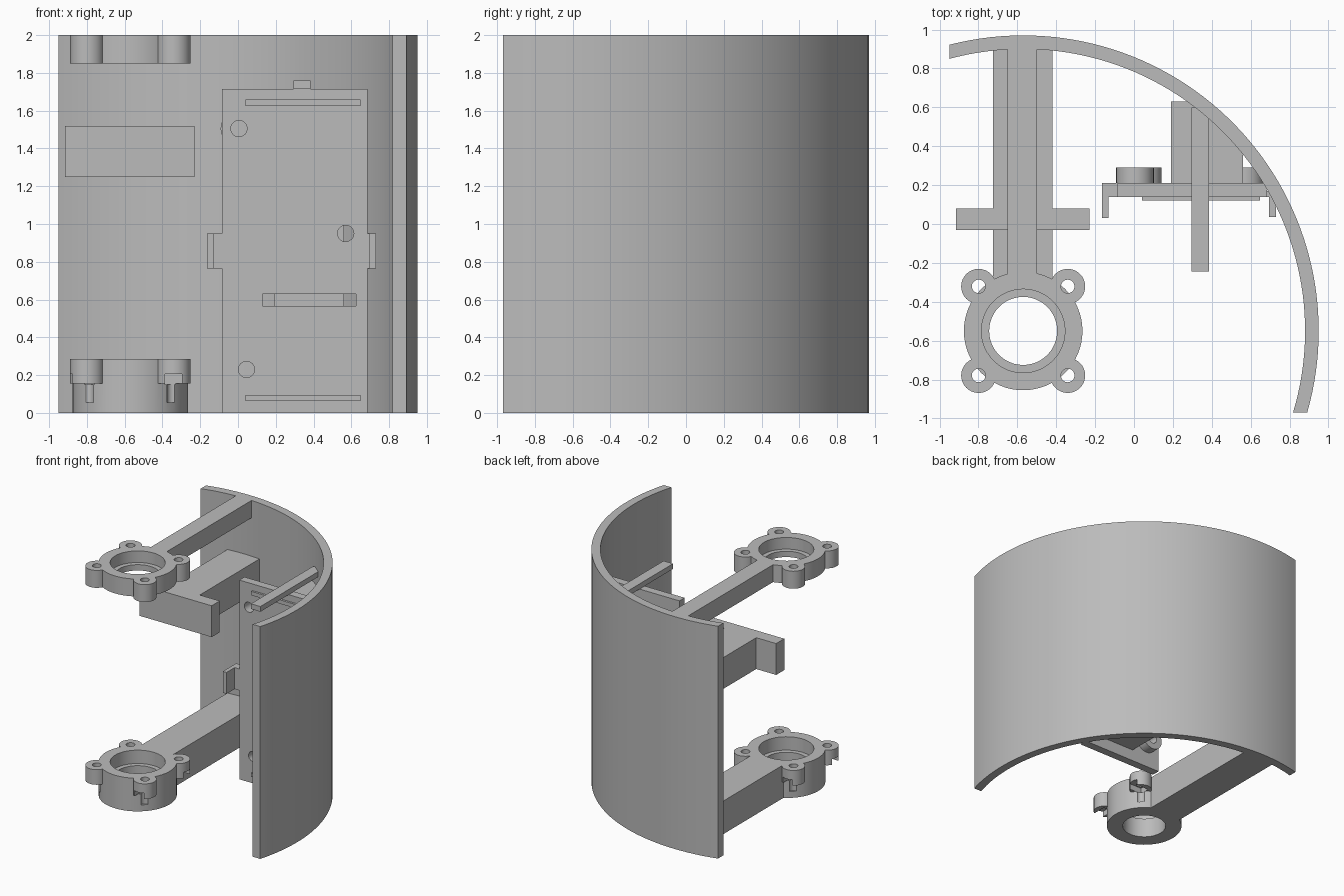
import bpy, bmesh, math

if "Cube" in bpy.data.objects:
    bpy.data.objects.remove(bpy.data.objects["Cube"])

CX, CY = -0.57, -0.55          # common axis of shell and hubs
R_OUT, R_IN = 1.52, 1.45

grey = bpy.data.materials.new("plain grey")
grey.diffuse_color = (0.5, 0.5, 0.5, 1)
grey.use_nodes = True
grey.node_tree.nodes["Principled BSDF"].inputs["Base Color"].default_value = grey.diffuse_color


def prism(name, pts, z0, z1):
    """Extrude a closed xy outline from z0 to z1."""
    bm = bmesh.new()
    face = bm.faces.new([bm.verts.new((x, y, z0)) for x, y in pts])
    ext = bmesh.ops.extrude_face_region(bm, geom=[face])
    for v in ext["geom"]:
        if isinstance(v, bmesh.types.BMVert):
            v.co.z = z1
    bmesh.ops.recalc_face_normals(bm, faces=bm.faces)
    me = bpy.data.meshes.new(name)
    bm.to_mesh(me)
    bm.free()
    me.materials.append(grey)
    ob = bpy.data.objects.new(name, me)
    bpy.context.collection.objects.link(ob)
    return ob


def box(name, x0, x1, y0, y1, z0, z1):
    return prism(name, [(x0, y0), (x1, y0), (x1, y1), (x0, y1)], z0, z1)


def ring(x, y, r, n):
    return [(x + r * math.cos(2 * math.pi * i / n), y + r * math.sin(2 * math.pi * i / n))
            for i in range(n)]


def cyl(name, x, y, r, z0, z1, n=48):
    return prism(name, ring(x, y, r, n), z0, z1)


def cyl_y(name, x, z, r, y0, y1, n=32):
    """Cylinder along y."""
    ob = prism(name, ring(x, z, r, n), 0, 1)
    for v in ob.data.vertices:
        a, b, t = v.co
        v.co = (a, y0 + (y1 - y0) * t, b)
    ob.data.flip_normals()
    return ob


def combine(ob, other, op):
    """Boolean the other object into ob and remove it."""
    m = ob.modifiers.new(op, 'BOOLEAN')
    m.operation, m.object, m.solver = op, other, 'EXACT'
    bpy.context.view_layer.objects.active = ob
    bpy.ops.object.modifier_apply(modifier=m.name)
    bpy.data.objects.remove(other, do_unlink=True)


def arc(r, a0, a1, n):
    return [(CX + r * math.cos(a0 + (a1 - a0) * i / n),
             CY + r * math.sin(a0 + (a1 - a0) * i / n)) for i in range(n + 1)]


def arc_span(r):
    """Angles where the radius meets the shell's straight end cuts."""
    return math.asin(-0.42 / r), math.acos(-0.38 / r)


# curved shell wall
a0, a1 = arc_span(R_OUT)
b0, b1 = arc_span(R_IN)
prism("shell_wall", arc(R_OUT, a0, a1, 60) + arc(R_IN, b1, b0, 60), 0, 2)


# bearing hubs with four screw ears
def hub(name, z0, z1, ear_z, lip_z, nuts):
    body = cyl(name, CX, CY, 0.305, z0, z1, 64)
    d = 0.229
    ears = [(CX - d, CY - d), (CX + d, CY - d), (CX + d, CY + d), (CX - d, CY + d)]
    for x, y in ears:
        combine(body, cyl("ear", x, y, 0.09, ear_z, z1, 32), 'UNION')
    combine(body, cyl("bore", CX, CY, 0.175, z0 - .1, z1 + .1, 48), 'DIFFERENCE')
    combine(body, cyl("seat", CX, CY, 0.215, lip_z, z1 + .1, 48), 'DIFFERENCE')
    for i, (x, y) in enumerate(ears):
        bottom = 0.055 if nuts else z0 - .1
        combine(body, cyl("screw_hole", x, y, 0.035, bottom, z1 + .1, 20), 'DIFFERENCE')
        if nuts:  # side-opening nut slot under each ear
            a = math.pi + i * math.pi / 2
            ux, uy, w = math.cos(a), math.sin(a), 0.045
            pts = [(x + ux * s - uy * t, y + uy * s + ux * t)
                   for s, t in ((-.04, -w), (.12, -w), (.12, w), (-.04, w))]
            combine(body, prism("nut_slot", pts, 0.15, 0.205), 'DIFFERENCE')
    return body


hub("upper_hub", 1.85, 2.0, 1.85, 1.90, False)
hub("lower_hub", 0.0, 0.285, 0.155, 0.17, True)

# arms from hubs to shell
box("upper_arm", -0.65, -0.50, -0.30, 0.93, 1.85, 2.0)
box("lower_arm", -0.725, -0.42, -0.30, 0.92, 0.0, 0.285)

# T-shaped middle bracket
t_shape = [(-.915, -.03), (-.23, -.03), (-.23, .08), (-.42, .08),
           (-.42, .92), (-.725, .92), (-.725, .08), (-.915, .08)]
prism("middle_bracket", t_shape, 1.25, 1.52)

# mounting panel with slot and screw holes
bosses = [(0.005, 1.505), (0.57, 0.95), (0.045, 0.23)]
panel = box("mounting_panel", -0.085, 0.685, 0.14, 0.21, 0, 1.715)
combine(panel, box("slot", 0.13, 0.625, 0.1, 0.25, 0.565, 0.63), 'DIFFERENCE')
for x, z in bosses:
    combine(panel, cyl_y("hole", x, z, 0.043, 0.1, 0.25), 'DIFFERENCE')
    boss = cyl_y("panel_boss", x, z, 0.097, 0.21, 0.29)
    combine(boss, cyl_y("hole", x, z, 0.043, 0.1, 0.4), 'DIFFERENCE')

# raised ribs on the panel front
for z0, z1 in ((0.062, 0.095), (1.625, 1.658)):
    box("panel_rib", 0.04, 0.648, 0.122, 0.14, z0, z1)

# side clips: tab plus forward hook
prism("left_clip", [(-.165, .03), (-.13, .03), (-.13, .14), (-.085, .14),
                    (-.085, .21), (-.165, .21)], 0.765, 0.95)
prism("right_clip", [(.695, .035), (.73, .035), (.73, .17), (.68, .17),
                     (.68, .14), (.695, .14)], 0.765, 0.95)

# support block filling the gap between panel and shell
curve = arc(R_IN + .01, math.acos((.56 - CX) / (R_IN + .01)),
            math.asin((.63 - CY) / (R_IN + .01)), 12)
prism("support_block", [(.19, .21), (.56, .21)] + curve + [(.19, .63)], 0.1, 1.615)

# forward bar on top of the panel
box("top_bar", 0.295, 0.385, -0.245, 0.60, 1.715, 1.76)

# smooth the round surfaces, keep edges sharp
bpy.ops.object.select_all(action='SELECT')
bpy.context.view_layer.objects.active = bpy.data.objects["shell_wall"]
bpy.ops.object.shade_smooth_by_angle(angle=math.radians(30))
